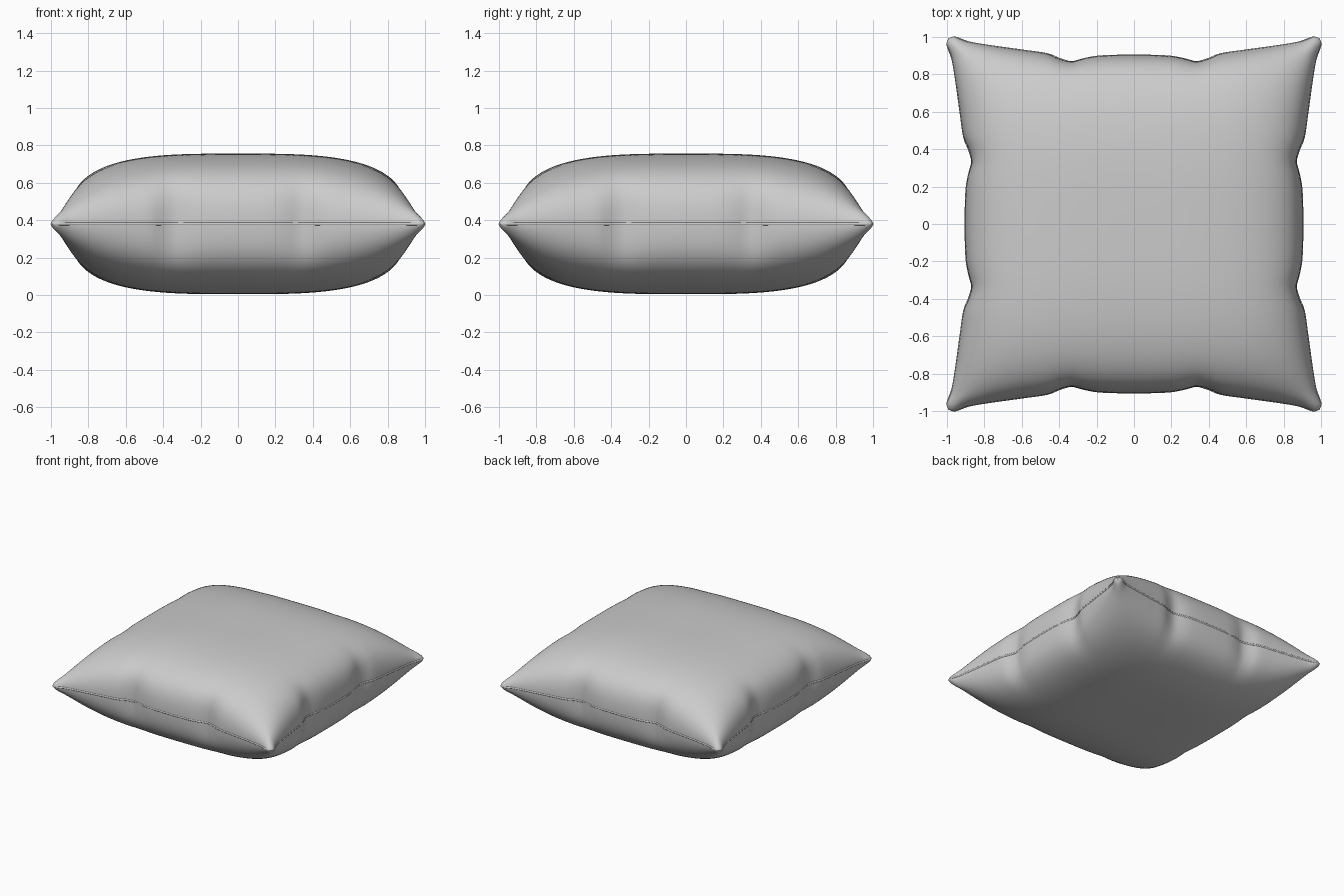
import bpy, bmesh, math

if "Cube" in bpy.data.objects:
    bpy.data.objects.remove(bpy.data.objects["Cube"])

MID, HALF, N = 0.38, 0.376, 96

# Half width of the outline along one side: pinched near a third, pulled out at the corners
EDGE = [(0, .903), (.1, .902), (.2, .897), (.27, .884), (.335, .868), (.40, .884),
        (.46, .909), (.6, .930), (.8, .958), (.9, .976), (.97, 1.0), (1, .993)]


def edge(t):
    t = min(abs(t), 1)
    for i in range(len(EDGE) - 1):
        (a, p), (b, q) = EDGE[i], EDGE[i + 1]
        if t <= b:
            # smooth cubic through neighbouring points
            def slope(j):
                if j == 0:
                    return 0
                lo, hi = EDGE[max(j - 1, 0)], EDGE[min(j + 1, len(EDGE) - 1)]
                return (hi[1] - lo[1]) / (hi[0] - lo[0])
            w = b - a
            s = (t - a) / w
            return ((2*s**3 - 3*s*s + 1) * p + (s**3 - 2*s*s + s) * w * slope(i)
                    + (3*s*s - 2*s**3) * q + (s**3 - s*s) * w * slope(i + 1))
    return EDGE[-1][1]


def place(u, v):
    x = u * (1 - (1 - edge(v)) * abs(u) ** 6)
    y = v * (1 - (1 - edge(u)) * abs(v) ** 6)
    return x, y


def puff(t):
    return math.sqrt(max(0, 1 - abs(t) ** 3.3))


grey = bpy.data.materials.new("grey fabric")
grey.diffuse_color = (0.6, 0.6, 0.6, 1)
grey.use_nodes = True
grey.node_tree.nodes["Principled BSDF"].inputs["Base Color"].default_value = grey.diffuse_color

# Stuffed body: two puffed sheets meeting at the seam
steps = [math.sin(math.pi / 2 * (2 * i / N - 1)) for i in range(N + 1)]
bm = bmesh.new()
for side in (1, -1):
    rows = []
    for v in steps:
        row = []
        for u in steps:
            x, y = place(u, v)
            row.append(bm.verts.new((x, y, MID + side * HALF * puff(u) * puff(v))))
        rows.append(row)
    for j in range(N):
        for i in range(N):
            q = [rows[j][i], rows[j][i + 1], rows[j + 1][i + 1], rows[j + 1][i]]
            bm.faces.new(q if side > 0 else q[::-1])
bmesh.ops.remove_doubles(bm, verts=bm.verts, dist=1e-5)
for f in bm.faces:
    f.smooth = True
mesh = bpy.data.meshes.new("cushion_body")
bm.to_mesh(mesh)
bm.free()
mesh.materials.append(grey)
body = bpy.data.objects.new("cushion_body", mesh)
bpy.context.collection.objects.link(body)

# Thin seam cord following the outline
loop = ([(u, -1) for u in steps[:-1]] + [(1, v) for v in steps[:-1]]
        + [(-u, 1) for u in steps[:-1]] + [(-1, -v) for v in steps[:-1]])
cu = bpy.data.curves.new("seam_cord", 'CURVE')
cu.dimensions = '3D'
cu.bevel_depth = 0.009
cu.bevel_resolution = 2
sp = cu.splines.new('POLY')
sp.points.add(len(loop) - 1)
for p, (u, v) in zip(sp.points, loop):
    x, y = place(u, v)
    p.co = (x * 0.993, y * 0.993, MID, 1)
sp.use_cyclic_u = True
cu.materials.append(grey)
cord = bpy.data.objects.new("seam_cord", cu)
bpy.context.collection.objects.link(cord)
